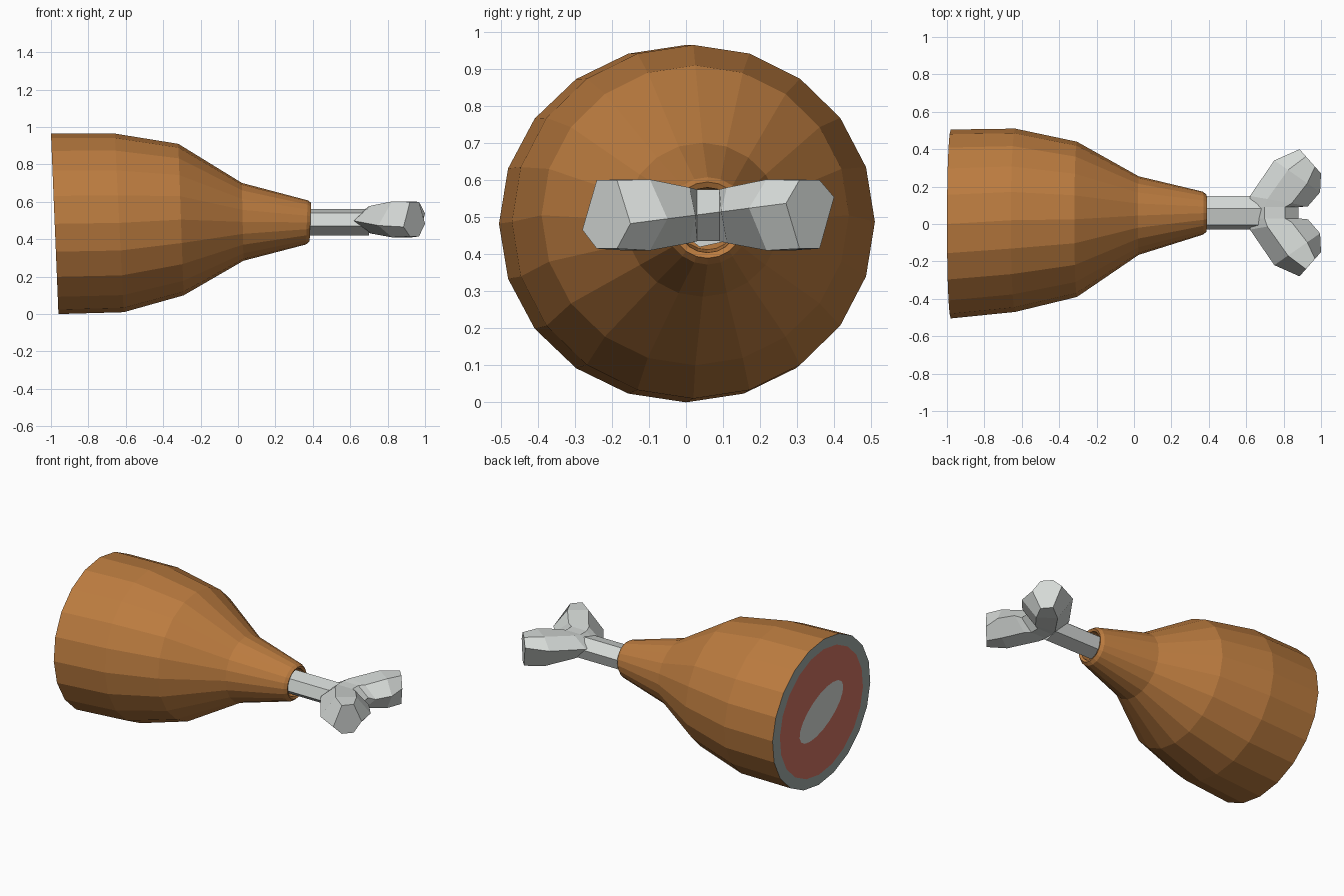
import bpy
import bmesh
from math import cos, sin, tau, radians

cube = bpy.data.objects.get("Cube")
if cube:
    bpy.data.objects.remove(cube, do_unlink=True)


def material(name, rgb):
    mat = bpy.data.materials.new(name)
    mat.use_nodes = True
    mat.diffuse_color = (*rgb, 1)
    bsdf = next(n for n in mat.node_tree.nodes if n.type == "BSDF_PRINCIPLED")
    bsdf.inputs["Base Color"].default_value = (*rgb, 1)
    return mat


skin = material("roasted skin", (0.50, 0.20, 0.05))
flesh = material("red flesh", (0.62, 0.17, 0.12))
fat = material("grey fat", (0.34, 0.39, 0.37))
bone = material("pale bone", (0.66, 0.69, 0.67))


def ring(x, slope, yc, ry, zc, rz, sides=20, turn=0.0, phase=0.25):
    """Ellipse facing x, leaning by slope along z and turned in its plane."""
    points = []
    for i in range(sides):
        a = tau * (i / sides + phase) - turn
        u, v = ry * cos(a), rz * sin(a)
        y = u * cos(turn) - v * sin(turn)
        z = u * sin(turn) + v * cos(turn)
        points.append((x - slope * z, yc + y, zc + z))
    return points


def loft(name, rings, mats, start=True, end=True):
    """Skin a row of rings; each band takes its material, the last repeats."""
    bm = bmesh.new()
    rows = [[bm.verts.new(p) for p in r] for r in rings]
    n = len(rows[0])
    for k, (a, b) in enumerate(zip(rows, rows[1:])):
        for i in range(n):
            j = (i + 1) % n
            face = bm.faces.new((a[i], a[j], b[j], b[i]))
            face.material_index = min(k, len(mats) - 1)
    if start:
        bm.faces.new(rows[0][::-1])
    if end:
        bm.faces.new(rows[-1]).material_index = len(mats) - 1
    bmesh.ops.recalc_face_normals(bm, faces=bm.faces)
    mesh = bpy.data.meshes.new(name)
    bm.to_mesh(mesh)
    bm.free()
    for m in mats:
        mesh.materials.append(m)
    obj = bpy.data.objects.new(name, mesh)
    bpy.context.collection.objects.link(obj)
    return obj


# Meat body, tapering to a lip with a socket for the bone
body = [
    (-0.98, 0.0415, 0, 0.505, 0.4825, 0.4825),
    (-0.635, 0.05, 0.02, 0.49, 0.4875, 0.4775),
    (-0.305, 0.035, 0.025, 0.415, 0.505, 0.405),
    (0.025, 0.02, 0.045, 0.21, 0.493, 0.208),
    (0.368, -0.04, 0.058, 0.115, 0.49, 0.118),
    (0.387, -0.04, 0.058, 0.1, 0.492, 0.103),
    (0.38, -0.04, 0.058, 0.085, 0.492, 0.088),
    (0.26, 0, 0.058, 0.08, 0.492, 0.08),
]
loft("meat_body", [ring(*r) for r in body], [skin], start=False)

# Cut end: fat rim, red flesh and the cross-section of the bone
x, slope, yc, ry, zc, rz = body[0]
cut = [
    ring(*body[0]),
    ring(x, slope, yc, ry * 0.85, zc, rz * 0.86),
    ring(x, slope, yc, 0.24, zc, 0.125, turn=radians(-27)),
]
cut_end = loft("cut_end", cut, [fat, flesh, bone], start=False)
# Open sheet: make it face outward
if cut_end.data.polygons[0].normal.x > 0:
    cut_end.data.flip_normals()

# Bone shaft
shaft = [ring(x, 0, 0.06, 0.092, 0.49, 0.073, sides=6, phase=0.21)
         for x in (0.262, 0.7)]
loft("bone_shaft", shaft, [bone])

# Forked knuckle: sections swept from one lobe tip across to the other
MID = 0.06


def section(side, ax, ay, bx, by, top, bottom):
    """Six-sided section between an outer and an inner edge point."""
    def point(t, z=None):
        y = MID + side * (ay + (by - ay) * t)
        edge = 0.51 + 0.13 * (y - MID)
        return (ax + (bx - ax) * t, y, edge if z is None else z)
    return [point(0), point(0.3, top), point(0.72, top),
            point(1), point(0.72, bottom), point(0.3, bottom)]


lobe = [
    (0.62, 0.03, 0.88, 0.03, 0.575, 0.435),
    (0.62, 0.09, 0.93, 0.035, 0.58, 0.43),
    (0.75, 0.28, 0.995, 0.11, 0.602, 0.41),
    (0.885, 0.34, 1.0, 0.21, 0.60, 0.415),
]
sections = [section(-1, *s) for s in reversed(lobe)] + [section(1, *s) for s in lobe]
loft("bone_knuckle", sections, [bone])
